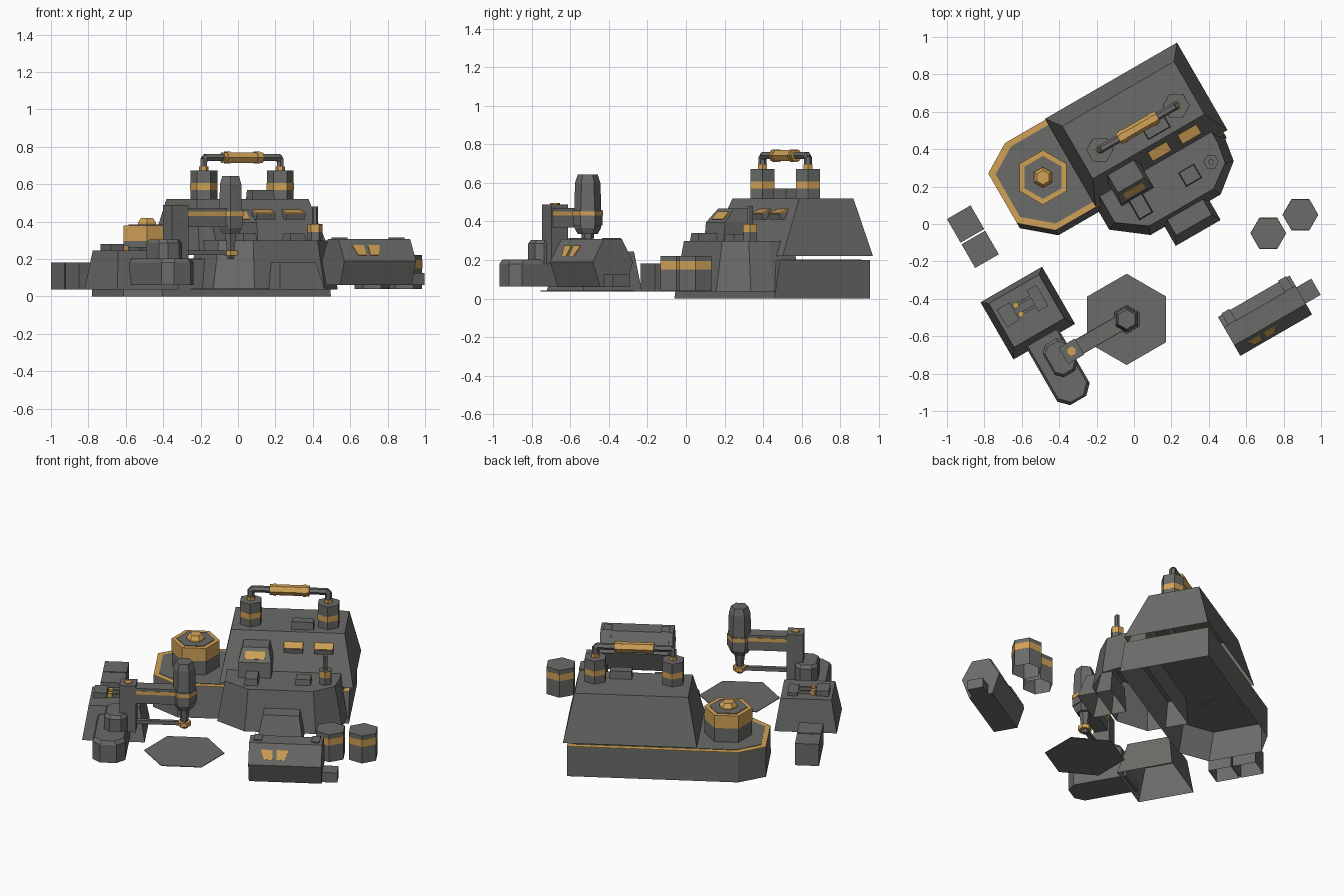
import bpy, bmesh, math
from mathutils import Matrix, Vector

if "Cube" in bpy.data.objects:
    bpy.data.objects.remove(bpy.data.objects["Cube"])

ROT = Matrix.Rotation(math.radians(30), 4, 'Z')  # whole outpost sits on a 30 degree grid

def make_mat(name, c):
    m = bpy.data.materials.new(name)
    m.diffuse_color = (*c, 1)
    m.use_nodes = True
    m.node_tree.nodes["Principled BSDF"].inputs["Base Color"].default_value = m.diffuse_color
    return m

GREY = make_mat("hull grey", (0.145, 0.145, 0.138))
GOLD = make_mat("gold trim", (0.64, 0.36, 0.095))

def loft(name, layers, mat=GREY, m=None, open_bottom=False):
    """Solid (or shell without floor) through layers of (points, z)."""
    bm = bmesh.new()
    rings = [[bm.verts.new((p[0], p[1], p[2] if len(p) > 2 else z)) for p in pts] for pts, z in layers]
    n = len(rings[0])
    for a, b in zip(rings, rings[1:]):
        for i in range(n):
            j = (i + 1) % n
            bm.faces.new((a[i], a[j], b[j], b[i]))
    if not open_bottom:
        bm.faces.new(rings[0][::-1])
    bm.faces.new(rings[-1])
    bmesh.ops.transform(bm, matrix=ROT @ (m or Matrix()), verts=bm.verts)
    bmesh.ops.recalc_face_normals(bm, faces=bm.faces)
    me = bpy.data.meshes.new(name)
    bm.to_mesh(me)
    bm.free()
    me.materials.append(mat)
    ob = bpy.data.objects.new(name, me)
    bpy.context.collection.objects.link(ob)
    return ob

def rect(u0, u1, v0, v1):
    return [(u0, v0), (u1, v0), (u1, v1), (u0, v1)]

def box(name, u, v, su, sv, z0, z1, mat=GREY, taper=0, open_bottom=False):
    a, b, t = su / 2, sv / 2, taper
    return loft(name, [(rect(u - a, u + a, v - b, v + b), z0),
                       (rect(u - a + t, u + a - t, v - b + t, v + b - t), z1)], mat, None, open_bottom)

def ngon(u, v, r, ang=0, n=6):
    return [(u + r * math.cos(math.radians(ang) + math.tau * i / n),
             v + r * math.sin(math.radians(ang) + math.tau * i / n)) for i in range(n)]

def drum(name, u, v, prof, ang=0, mat=GREY, open_bottom=False):
    """Hexagonal turned part from (radius, z) pairs."""
    return loft(name, [(ngon(u, v, r, ang), z) for r, z in prof], mat, None, open_bottom)

def rod(name, p, q, r, mat=GREY, n=6):
    p, q = Vector(p), Vector(q)
    d = q - p
    m = Matrix.Translation(p) @ d.to_track_quat('Z', 'Y').to_matrix().to_4x4()
    return loft(name, [(ngon(0, 0, r, 0, n), 0), (ngon(0, 0, r, 0, n), d.length)], mat, m)

def plate(name, a, b, u0, u1, t0, t1, mat=GOLD):
    """Thin plate on a front slope, from low (v, z) point a to high point b."""
    a, b = Vector(a), Vector(b)
    d = (b - a).normalized()
    nrm = Vector((-d.y, d.x))
    def ring(k):
        p, q = a + nrm * k, b + nrm * k
        return [(u0, p.x, p.y), (u1, p.x, p.y), (t1, q.x, q.y), (t0, q.x, q.y)]
    return loft(name, [(ring(-.003), 0), (ring(.004), 0)], mat)

# Foundation shell with chamfered left end and gold border
def plan(i, front=0):
    u0, u1, v0, v1, c = -.54 + i, .66 - i, .15 + i + front, .72 - i, .16 - i * .4
    return [(u0 + c, v0), (u1, v0), (u1, v1), (u0 + c, v1), (u0, v1 - c * .6), (u0, v0 + c * .85)]
loft("foundation", [(plan(0), 0), (plan(0, .03), .197)], open_bottom=True)
loft("foundation_border", [(plan(0, .03), .197), (plan(0, .03), .2)], GOLD, open_bottom=True)
loft("foundation_deck", [(plan(.032, .03), .2), (plan(.032, .03), .203)], open_bottom=True)

# Main hall with roof vent, windows and bay on its front slope
loft("main_hall", [(rect(-.13, .684, .185, .725), .222), (rect(-.07, .62, .32, .645), .52)], open_bottom=True)
box("roof_vent", .36, .385, .14, .07, .5, .57, taper=.005)
for i, u in enumerate((.313, .497)):
    a, b = u - .058, u + .058
    loft(f"slope_window_box_{i}", [(rect(a, b, .245, .33), .41),
         ([(a, .24, .44), (b, .24, .44), (b, .32, .469), (a, .32, .469)], 0)])
    plate(f"slope_window_{i}", (.242, .441), (.296, .4605), a, b, a, b)
loft("slope_bay", [(rect(-.01, .19, .115, .33), .29), (rect(-.01, .19, .125, .33), .395),
                   (rect(.01, .17, .188, .33), .468)])
plate("slope_bay_slot", (.139, .411), (.171, .448), .03, .15, .03, .15)

# Roof chimneys and the pipe joining them
TOW = (.04, .512)
VT = .435
for i, u in enumerate(TOW):
    drum(f"chimney_{i}", u, VT, [(.072, .5), (.072, .672)], 30)
    drum(f"chimney_band_{i}", u, VT, [(.073, .57), (.073, .607)], 30, GOLD)
    drum(f"pipe_collar_{i}", u, VT, [(.026, .67), (.026, .695)], 30, GOLD)
    s = 1 if i == 0 else -1
    rod(f"pipe_riser_{i}", (u, VT, .67), (u, VT, .738), .021)
    rod(f"pipe_elbow_{i}", (u, VT, .73), (u + s * .016, VT, .745), .021)
    rod(f"pipe_run_{i}", (u + s * .008, VT, .742), (.276, VT, .742), .021)
rod("pipe_sleeve", (.156, VT, .742), (.396, VT, .742), .033, GOLD)
for u in (.175, .357):
    rod("pipe_sleeve_ring", (u, VT, .742), (u + .02, VT, .742), .037, GOLD)

# Side turret
TU, TV = -.297, .459
drum("turret_base", TU, TV, [(.145, .195), (.145, .295)])
drum("turret_ring", TU, TV, [(.146, .295), (.146, .38)], 0, GOLD)
drum("turret_lid", TU, TV, [(.115, .38), (.115, .384)])
drum("turret_cap", TU, TV, [(.055, .384), (.055, .395), (.038, .418)], 0, GOLD)

# Front annex, raised slightly above the foundation's foot
def annex(i):
    return [(-.13 + i, .3), (-.13 + i, .04 + i * .4), (.047 + i * .4, -.095 + i), (.48 - i * .4, -.095 + i),
            (.63 - i, .025 + i * .3), (.65 - i, .15), (.65 - i, .3)]
loft("annex", [(annex(0), .037), (annex(.045), .298)], open_bottom=True)
loft("entry_porch", [(rect(.135, .412, -.213, 0), .037), (rect(.165, .385, -.165, 0), .185)], open_bottom=True)
box("annex_hatch", .078, .066, .09, .13, .28, .34, taper=.008)
box("annex_vent", .39, .076, .1, .09, .28, .335, taper=.006)
drum("mast_base", .523, .082, [(.04, .28), (.04, .345)], 30)
drum("mast_ring", .523, .082, [(.041, .345), (.041, .385)], 30, GOLD)
drum("mast_cap", .523, .082, [(.041, .385), (.041, .388)], 30)
drum("mast", .523, .082, [(.016, .385), (.016, .48)], 30)

# Crates and barrels
for i, v in enumerate((.45, .294)):
    box(f"crate_{i}", -.78, v, .146, .146, .037, .182, open_bottom=True)
for i, u in enumerate((.597, .795)):
    drum(f"barrel_{i}", u, -.402, [(.095, .04), (.095, .222)], 30, open_bottom=True)
    drum(f"barrel_band_{i}", u, -.402, [(.096, .15), (.096, .195)], 30, GOLD)

# Crane house
loft("crane_house", [(rect(-.92, -.54, -.305, .048), .037), (rect(-.885, -.575, -.25, .02), .245)],
     open_bottom=True)
box("house_unit_left", -.825, -.085, .08, .11, .24, .28)
box("house_unit_right", -.645, -.085, .06, .13, .24, .265)
for v in (-.115, -.06):
    box("house_pipe", -.73, v, .13, .015, .24, .265)
    box("house_pipe_clamp", -.765, v, .025, .03, .24, .272, GOLD)

def cab(i):
    a, b, f = -.83 + i, -.63 - i, -.668 + i
    return [(a, -.28), (a, f + .05), (a + .05, f), (b - .05, f), (b, f + .05), (b, -.28)]
loft("crane_cab", [(cab(0), .062), (cab(0), .18), (cab(.012), .203)])

# Crane column, arm and drill head over the hexagonal pad
CV = -.422
def pedestal(a, b, c):
    return [(-.7 + s * x, CV + y) for s, x, y in
            ((1, a, -b + c), (1, a, b - c), (1, a - c, b), (-1, a - c, b),
             (-1, a, b - c), (-1, a, -b + c), (-1, a - c, -b), (1, a - c, -b))]
loft("crane_pedestal", [(pedestal(.07, .1, .035), .18), (pedestal(.07, .1, .035), .285),
                        (pedestal(.06, .085, .03), .305)])
box("crane_column", -.629, CV, .1, .1, .18, .488)
drum("column_stud", -.629, CV, [(.025, .486), (.025, .495)], 0, GOLD)
box("crane_arm", -.46, CV, .3, .084, .37, .47)
box("crane_arm_stripe", -.46, CV, .3, .088, .43, .453, GOLD)
HU = -.289
drum("drill_head", HU, CV, [(.052, .335), (.068, .365), (.07, .46), (.066, .6), (.052, .643)])
drum("drill_clamp", HU, CV, [(.076, .38), (.076, .459)])
drum("drill_ring", HU, CV, [(.078, .43), (.078, .453)], 0, GOLD)
drum("drill_ring_cover", HU, CV, [(.078, .453), (.076, .459)])
drum("drill_neck", HU, CV, [(.022, .24), (.034, .335)])
drum("drill_collar", HU, CV, [(.042, .218), (.042, .245)], 0, GOLD)
drum("drill_tip", HU, CV, [(.018, .2), (.026, .218)])
box("drill_brace", -.45, CV, .3, .026, .22, .244)
drum("landing_pad", HU, CV, [(.244, .037), (.244, .041)])

# Storage tank on its side: hexagonal section in (v, z) swept along u
SWEEP = Matrix(((0, 0, 1, 0), (1, 0, 0, 0), (0, 1, 0, 0), (0, 0, 0, 1)))
TANK = [(-.83, .308), (-.895, .19), (-.85, .06), (-.7, .06), (-.655, .19), (-.72, .308)]
RIB = [(-.8, .25), (-.8, .315), (-.717, .315), (-.648, .19), (-.7, .15)]
loft("tank", [(TANK, .14), (TANK, .583)], GREY, SWEEP)
for u in (.165, .515):
    loft("tank_rib", [(RIB, u), (RIB, u + .05)], GREY, SWEEP)
LOW, HIGH = (-.879, .22), (-.85, .273)
plate("tank_window_left", LOW, HIGH, .235, .285, .212, .285)
plate("tank_window_right", LOW, HIGH, .31, .36, .31, .383)
box("tank_valve_box", .625, -.777, .1, .1, .06, .125)
